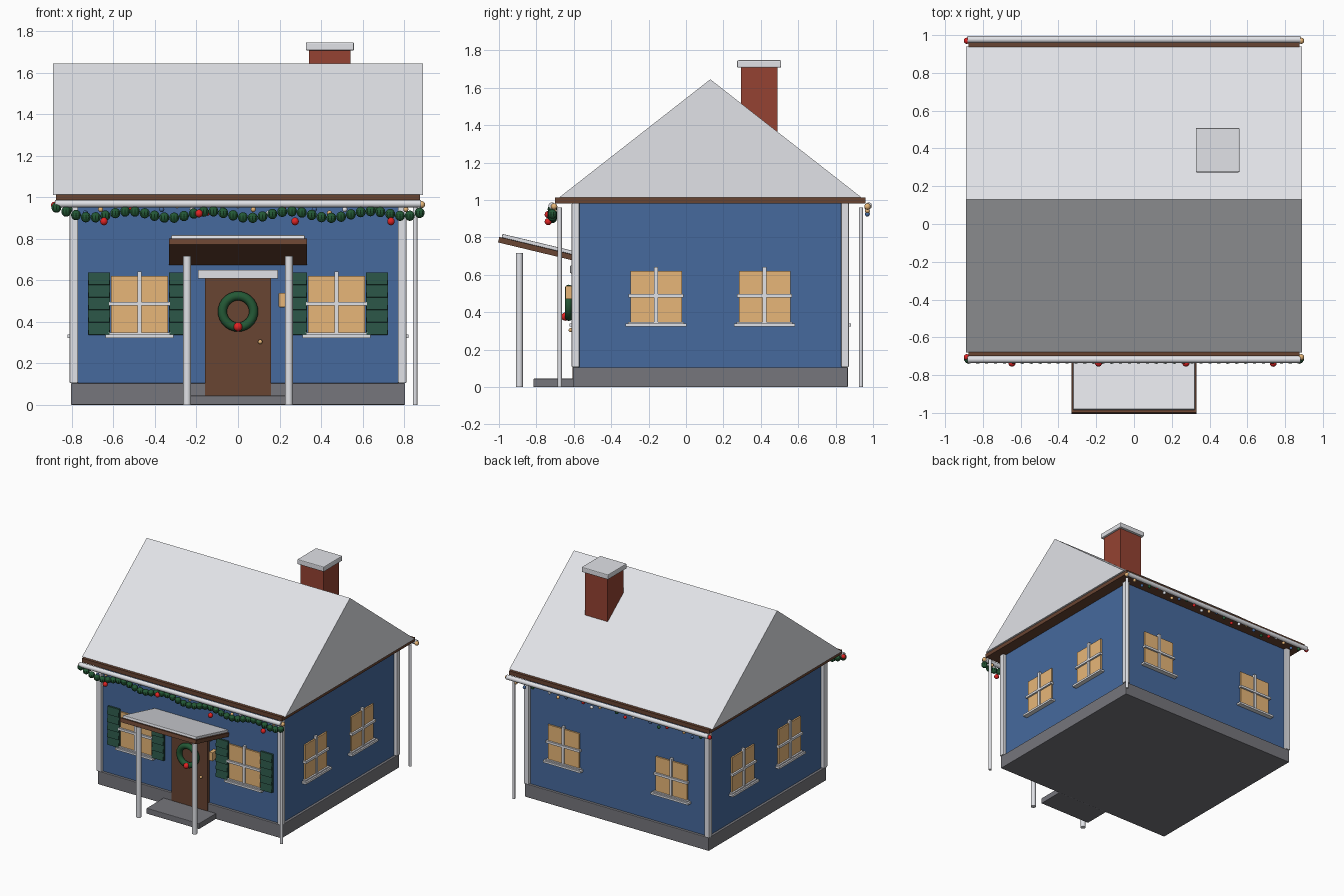
import bpy, bmesh, math
from mathutils import Matrix, Vector

if "Cube" in bpy.data.objects:
    bpy.data.objects.remove(bpy.data.objects["Cube"])


def material(name, *rgb):
    m = bpy.data.materials.new(name)
    m.use_nodes = True
    m.diffuse_color = (*rgb, 1)
    m.node_tree.nodes["Principled BSDF"].inputs["Base Color"].default_value = (*rgb, 1)
    return m


SNOW = material("snow white", 0.8, 0.81, 0.85)
BLUE = material("wall blue", 0.061, 0.144, 0.34)
BROWN = material("wood brown", 0.14, 0.058, 0.032)
GREY = material("stone grey", 0.18, 0.18, 0.2)
BRICK = material("brick red", 0.3, 0.055, 0.032)
GLOW = material("window amber", 0.85, 0.5, 0.2)
SHUTTER = material("shutter green", 0.022, 0.084, 0.058)
LEAF = material("garland green", 0.017, 0.098, 0.036)
RED = material("bauble red", 0.75, 0.017, 0.017)

CY = 0.13            # y of the house centre line
WX, WY = 0.785, 0.715  # half sizes of the walls


def finish(name, bm, mat, smooth=False):
    me = bpy.data.meshes.new(name)
    bm.to_mesh(me)
    bm.free()
    for p in me.polygons:
        p.use_smooth = smooth
    ob = bpy.data.objects.new(name, me)
    bpy.context.scene.collection.objects.link(ob)
    for m in mat if isinstance(mat, list) else [mat]:
        me.materials.append(m)
    return ob


def box(name, size, loc, mat, rot=Matrix(), bevel=0.0):
    bm = bmesh.new()
    bmesh.ops.create_cube(bm, size=1)
    bmesh.ops.scale(bm, vec=size, verts=bm.verts)
    if bevel:
        bmesh.ops.bevel(bm, geom=bm.edges[:], offset=bevel, segments=2, affect='EDGES', profile=0.5)
    bm.transform(Matrix.Translation(loc) @ rot)
    return finish(name, bm, mat)


def rod(name, r, length, loc, mat, axis='Z'):
    bm = bmesh.new()
    bmesh.ops.create_cone(bm, cap_ends=True, segments=16, radius1=r, radius2=r, depth=length)
    rot = Matrix.Rotation(math.pi / 2, 4, 'Y') if axis == 'X' else Matrix()
    bm.transform(Matrix.Translation(loc) @ rot)
    ob = finish(name, bm, mat)
    for p in ob.data.polygons:
        p.use_smooth = len(p.vertices) == 4
    return ob


def balls(name, points, r, mats, smooth=True):
    """Row of spheres in one mesh, cycling through the materials."""
    bm = bmesh.new()
    for i, p in enumerate(points):
        start = len(bm.faces)
        bmesh.ops.create_uvsphere(bm, u_segments=10, v_segments=8, radius=r,
                                  matrix=Matrix.Translation(p))
        bm.faces.ensure_lookup_table()
        for f in bm.faces[start:]:
            f.material_index = i % len(mats)
    return finish(name, bm, mats, smooth)


# Body
box("foundation", (1.61, 1.47, 0.105), (0, CY, 0.0525), GREY, bevel=0.004)
box("walls", (2 * WX, 2 * WY, 0.88), (0, CY, 0.545), BLUE)
for sx in (-1, 1):
    for sy in (-1, 1):
        box("corner_trim", (0.042, 0.042, 0.88), (sx * 0.791, CY + sy * 0.72, 0.545), SNOW, bevel=0.006)

# Roof, eaves and gutters
box("eaves_board", (1.752, 1.66, 0.032), (0, CY, 0.998), BROWN)
bm = bmesh.new()
gable = [bm.verts.new((-0.89, CY + y, z)) for y, z in ((-0.81, 1.012), (0.81, 1.012), (0, 1.645))]
face = bm.faces.new(gable)
ext = bmesh.ops.extrude_face_region(bm, geom=[face])["geom"]
bmesh.ops.translate(bm, vec=(1.78, 0, 0), verts=[v for v in ext if isinstance(v, bmesh.types.BMVert)])
bmesh.ops.recalc_face_normals(bm, faces=bm.faces)
finish("snowy_roof", bm, SNOW)
for s in (-1, 1):
    rod("gutter", 0.018, 1.765, (0, CY + s * 0.847, 0.969), SNOW, 'X')
    rod("downspout", 0.011, 0.96, (0.853, CY + s * 0.805, 0.48), SNOW)

# Chimney
box("chimney", (0.2, 0.196, 0.55), (0.443, 0.391, 1.44), BRICK)
box("chimney_cap", (0.232, 0.235, 0.04), (0.443, 0.391, 1.727), SNOW, bevel=0.006)


# Windows, placed on a wall by turning the front wall about the house centre
def on_wall(name, angle, dist, u, out, z, size, mat, tilt=0.0, bevel=0.0):
    turn = Matrix.Rotation(angle, 4, 'Z')
    loc = turn @ Vector((u, -dist - out, z)) + Vector((0, CY, 0))
    return box(name, size, loc, mat, turn @ Matrix.Rotation(tilt, 4, 'X'), bevel)


def window(angle, dist, u):
    def part(name, w, d, h, z, mat):
        on_wall(name, angle, dist, u, d / 2 - 0.005, z, (w, d + 0.01, h), mat)
    part("window_pane", 0.275, 0.012, 0.277, 0.482, GLOW)
    part("window_upright", 0.02, 0.022, 0.304, 0.49, SNOW)
    part("window_crossbar", 0.295, 0.026, 0.018, 0.487, SNOW)
    part("window_sill", 0.328, 0.037, 0.016, 0.331, SNOW)
    part("sill_rail", 0.3, 0.025, 0.012, 0.342, SNOW)


for s in (-1, 1):
    for angle, dist, u in ((0, WY, 0.475), (math.pi, WY, 0.472),
                           (math.pi / 2, WX, 0.29), (-math.pi / 2, WX, 0.29)):
        window(angle, dist, s * u)
    # Louvred shutters beside the front windows
    for side in (-1, 1):
        u = s * 0.475 + side * 0.195
        on_wall("shutter", 0, WY, u, 0.006, 0.488, (0.105, 0.018, 0.3), SHUTTER)
        for i in range(5):
            on_wall("shutter_slat", 0, WY, u, 0.017, 0.368 + i * 0.06,
                    (0.1, 0.008, 0.06), SHUTTER, tilt=math.radians(-10))

# Door
box("door", (0.318, 0.03, 0.565), (0, -0.592, 0.327), BROWN)
box("door_lintel", (0.386, 0.045, 0.042), (0, -0.597, 0.629), SNOW, bevel=0.004)
balls("door_knob", [(0.107, -0.617, 0.304)], 0.011, [GLOW])
box("wall_lantern", (0.032, 0.06, 0.07), (0.212, -0.615, 0.505), GLOW, bevel=0.004)
box("door_step", (0.46, 0.215, 0.045), (0, -0.708, 0.0225), GREY, bevel=0.004)

# Wreath, swept as a ring of circles
bm = bmesh.new()
N, M = 32, 10
rings = []
for i in range(N):
    a = math.tau * i / N
    ring = []
    for j in range(M):
        b = math.tau * j / M
        rad = 0.075 + 0.022 * math.cos(b)
        ring.append(bm.verts.new((rad * math.cos(a), -0.627 + 0.022 * math.sin(b), 0.45 + rad * math.sin(a))))
    rings.append(ring)
for i in range(N):
    p, q = rings[i], rings[(i + 1) % N]
    for j in range(M):
        k = (j + 1) % M
        bm.faces.new((p[j], q[j], q[k], p[k]))
bmesh.ops.recalc_face_normals(bm, faces=bm.faces)
finish("wreath", bm, LEAF, True)
balls("wreath_bauble", [(0, -0.646, 0.376)], 0.022, [RED])

# Porch canopy and posts
slope = Matrix.Rotation(math.radians(-13.5), 4, 'X')
box("canopy", (0.664, 0.425, 0.03), (0, -0.795, 0.738), BROWN, slope)
box("canopy_snow", (0.644, 0.41, 0.02), (0, -0.784, 0.761), SNOW, slope, bevel=0.004)
for s in (-1, 1):
    rod("porch_post", 0.019, 0.717, (s * 0.245, -0.891, 0.3585), SNOW)


# Garland and string lights under the eaves
def sag(x):
    return 0.917 - 0.016 * math.cos(math.tau * (x - 0.058) / 0.386)


xs = [-0.875 + 1.75 * i / 37 for i in range(38)]
balls("garland", [(x, -0.715, sag(x) + 0.02 * abs(x / 0.875) ** 12) for x in xs], 0.025, [LEAF], False)
balls("garland_baubles", [(x, -0.737, z) for x, z in
      ((-0.646, 0.884), (-0.188, 0.922), (0.275, 0.884), (0.737, 0.884))], 0.019, [RED])
for y, label in ((-0.705, "front"), (0.97, "back")):
    pts = [(-0.882 + 1.764 * i / 24, y, 0.942 + 0.018 * math.cos(math.pi * i / 2)) for i in range(25)]
    balls(label + "_string_lights", pts, 0.013, [RED, LEAF, BLUE, GLOW, SNOW])
    balls(label + "_end_lights", [(0.885, y, 0.965), (-0.885, y, 0.962)], 0.017, [GLOW, RED])
